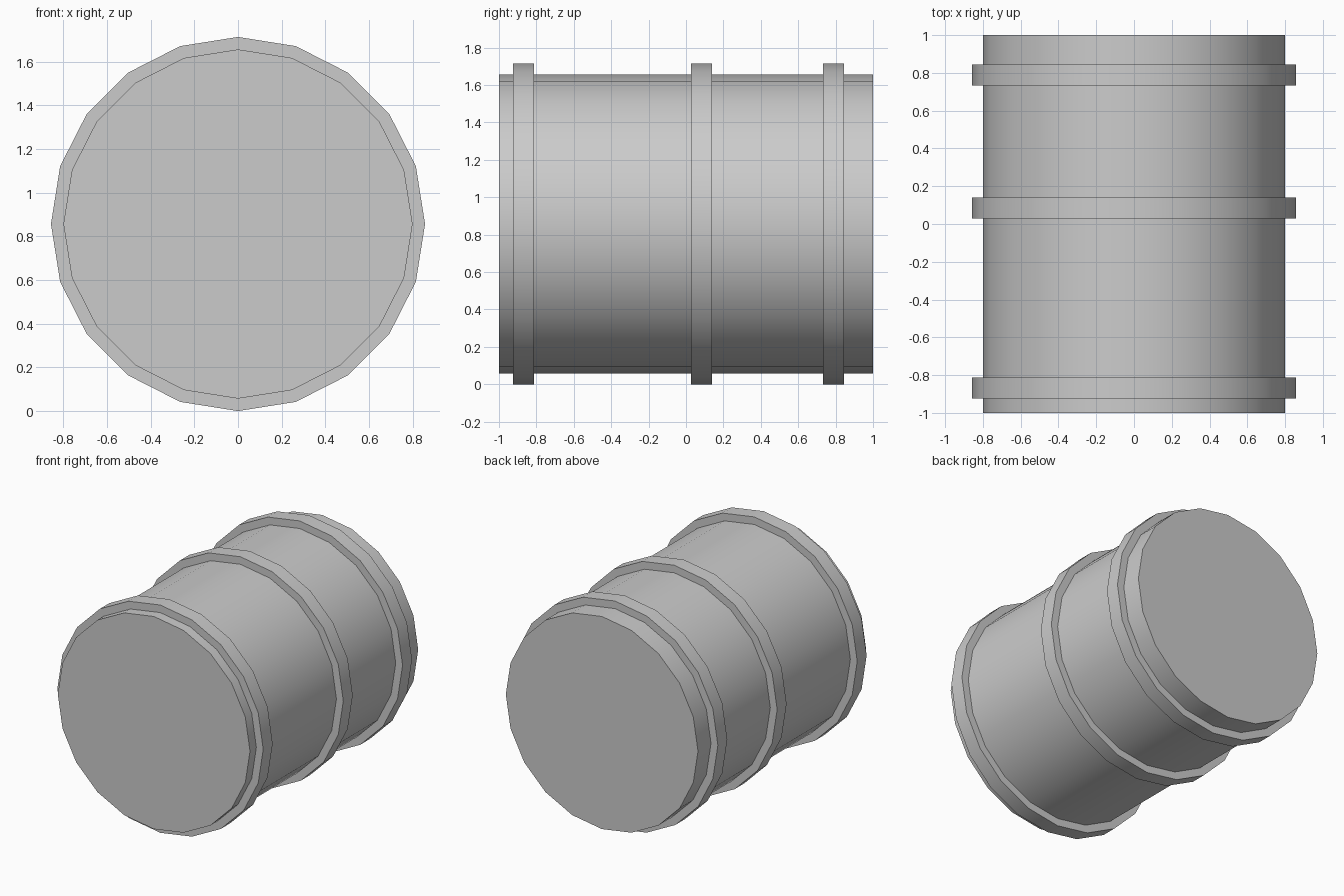
import bpy
import math

SIDES = 20
BODY_RADIUS = 0.80
BAND_RADIUS = 0.857
BAND_WIDTH = 0.112

if "Cube" in bpy.data.objects:
    bpy.data.objects.remove(bpy.data.objects["Cube"], do_unlink=True)

# Single grey metal colour
grey = bpy.data.materials.new("plain_grey")
grey.use_nodes = True
colour = (0.6, 0.6, 0.6, 1)
grey.diffuse_color = colour
grey.node_tree.nodes["Principled BSDF"].inputs["Base Color"].default_value = colour


def drum(name, radius, length, y):
    """Closed cylinder lying along y, with a corner at the top."""
    bpy.ops.mesh.primitive_cylinder_add(
        vertices=SIDES, radius=radius, depth=length,
        location=(0, y, BAND_RADIUS), rotation=(math.pi / 2, 0, 0))
    obj = bpy.context.object
    obj.name = name
    obj.data.materials.append(grey)
    bpy.ops.object.transform_apply(location=False, rotation=True, scale=True)
    bpy.ops.object.shade_smooth_by_angle(angle=math.radians(30))
    return obj


# Main barrel
drum("barrel_body", BODY_RADIUS, 2, 0)

# Raised hoops around the barrel
for name, y in (("front_band", -0.868), ("middle_band", 0.084), ("back_band", 0.789)):
    drum(name, BAND_RADIUS, BAND_WIDTH, y)
